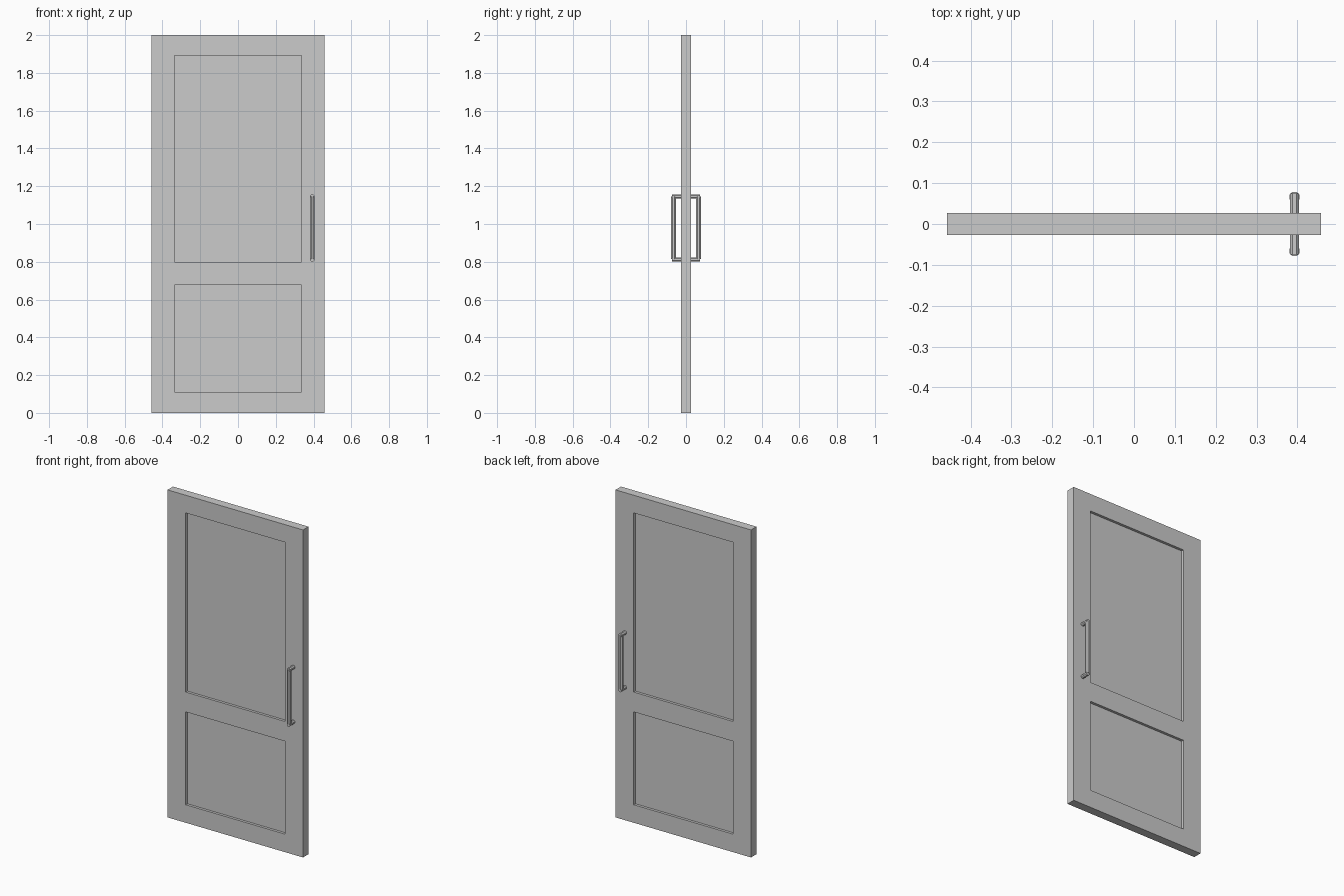
import bpy, bmesh, math
from mathutils import Matrix, Vector

if "Cube" in bpy.data.objects:
    bpy.data.objects.remove(bpy.data.objects["Cube"])

W, H, T = 0.915, 2.0, 0.053            # door slab size
PX = 0.335                             # panel half width
PANELS = [(0.11, 0.677), (0.798, 1.892)]
RECESS = 0.016


def finish(bm, name):
    bmesh.ops.recalc_face_normals(bm, faces=bm.faces[:])
    me = bpy.data.meshes.new(name)
    bm.to_mesh(me)
    bm.free()
    ob = bpy.data.objects.new(name, me)
    bpy.context.collection.objects.link(ob)
    return ob


# door slab, sliced along the panel borders, panels sunk on both faces
bm = bmesh.new()
bmesh.ops.create_cube(bm, size=1, matrix=Matrix.Translation((0, 0, H / 2))
                      @ Matrix.Diagonal((W, T, H, 1)))
cuts = [((x, 0, 0), (1, 0, 0)) for x in (-PX, PX)]
cuts += [((0, 0, z), (0, 0, 1)) for p in PANELS for z in p]
for co, no in cuts:
    bmesh.ops.bisect_plane(bm, geom=bm.verts[:] + bm.edges[:] + bm.faces[:],
                           plane_co=co, plane_no=no)
bm.normal_update()
sunk = []
for f in bm.faces:
    c = f.calc_center_median()
    if abs(f.normal.y) > 0.9 and abs(c.x) < PX and any(a < c.z < b for a, b in PANELS):
        sunk.append(f)
bmesh.ops.inset_individual(bm, faces=sunk, thickness=0, depth=-RECESS)
finish(bm, "door_panel")


def rod(bm, a, b, apothem):
    """Eight-sided rod from a to b with flats facing the axes."""
    a, b = Vector(a), Vector(b)
    turn = (b - a).to_track_quat('Z', 'Y').to_matrix().to_4x4()
    r = apothem / math.cos(math.pi / 8)
    bmesh.ops.create_cone(bm, cap_ends=True, segments=8, radius1=r, radius2=r,
                          depth=(b - a).length,
                          matrix=Matrix.Translation((a + b) / 2) @ turn
                          @ Matrix.Rotation(math.pi / 8, 4, 'Z'))


# pull handles: a grip and two posts on each face
HX, Z0, Z1 = 0.393, 0.812, 1.146
for side, name in ((-1, "front_handle"), (1, "back_handle")):
    bm = bmesh.new()
    rod(bm, (HX, side * 0.066, Z0 + 0.003), (HX, side * 0.066, Z1), 0.0125)
    for z in (Z0, Z1):
        rod(bm, (HX, side * 0.022, z), (HX, side * 0.075, z), 0.011)
    finish(bm, name)
